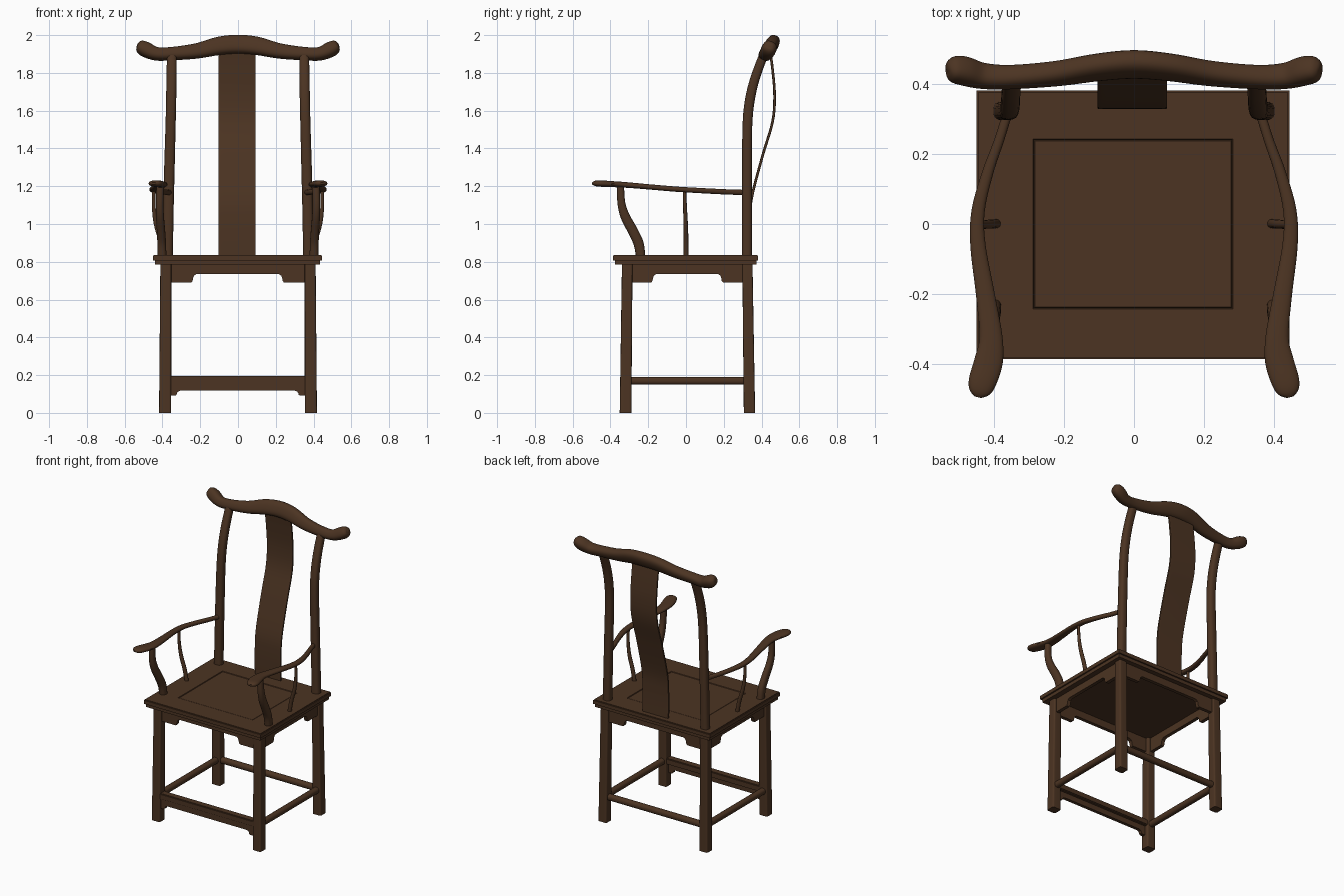
import bpy, bmesh, math
from mathutils import Vector

if "Cube" in bpy.data.objects:
    bpy.data.objects.remove(bpy.data.objects["Cube"])

wood = bpy.data.materials.new("dark brown wood")
wood.diffuse_color = (0.072, 0.034, 0.016, 1)
wood.use_nodes = True
wood.node_tree.nodes["Principled BSDF"].inputs["Base Color"].default_value = wood.diffuse_color


def finish(bm, name, angle=35):
    bmesh.ops.recalc_face_normals(bm, faces=bm.faces)
    me = bpy.data.meshes.new(name)
    bm.to_mesh(me)
    bm.free()
    me.materials.append(wood)
    ob = bpy.data.objects.new(name, me)
    bpy.context.collection.objects.link(ob)
    bpy.ops.object.select_all(action='DESELECT')
    ob.select_set(True)
    bpy.context.view_layer.objects.active = ob
    bpy.ops.object.shade_smooth_by_angle(angle=math.radians(angle))
    return ob


def smooth_path(pts, steps):
    """Catmull-Rom through points of any dimension."""
    if steps == 1:
        return pts
    p = [pts[0]] + list(pts) + [pts[-1]]
    out = []
    for i in range(1, len(p) - 2):
        for k in range(steps):
            t = k / steps
            out.append([0.5 * (2 * b + (c - a) * t + (2 * a - 5 * b + 4 * c - d) * t * t
                               + (3 * b - a - 3 * c + d) * t ** 3)
                        for a, b, c, d in zip(p[i - 1], p[i], p[i + 1], p[i + 2])])
    out.append(list(pts[-1]))
    return out


def sweep(name, pts, ref, steps=5, power=2.0, sides=20, flip=1):
    """Sweep a superellipse; each point is x, y, z, half size along ref, half size across."""
    path = smooth_path([(q[0] * flip, *q[1:]) for q in pts], steps)
    pos = [Vector(q[:3]) for q in path]
    ref = Vector(ref)
    bm = bmesh.new()
    rings = []
    for i, q in enumerate(path):
        t = (pos[min(i + 1, len(pos) - 1)] - pos[max(i - 1, 0)]).normalized()
        u = (ref - t * ref.dot(t)).normalized()
        v = t.cross(u)
        ring = []
        for k in range(sides):
            ang = 2 * math.pi * (k + 0.5) / sides
            c, s = math.cos(ang), math.sin(ang)
            cu = math.copysign(abs(c) ** (2 / power), c) * q[3]
            sv = math.copysign(abs(s) ** (2 / power), s) * q[4]
            ring.append(bm.verts.new(pos[i] + u * cu + v * sv))
        rings.append(ring)
    for a, b in zip(rings, rings[1:]):
        for k in range(sides):
            n = (k + 1) % sides
            bm.faces.new((a[k], a[n], b[n], b[k]))
    bm.faces.new(rings[0])
    bm.faces.new(rings[-1])
    return finish(bm, name)


def box(bm, cx, hx, cy, hy, z0, z1):
    m = bmesh.ops.create_cube(bm, size=1)
    for v in m['verts']:
        v.co = Vector((cx + v.co.x * 2 * hx, cy + v.co.y * 2 * hy, z0 + (v.co.z + 0.5) * (z1 - z0)))
    return m['verts']


def apron(name, half, top, mid, low, bracket, thick, place):
    """Board with bracketed ends; place maps (along, across, z) to world."""
    d = mid - low
    side = [(-half, top), (-half, low), (-half + bracket, low), (-half + bracket + .007, low + d * .2),
            (-half + bracket + .009, low + d * .5), (-half + bracket + .014, low + d * .8),
            (-half + bracket + .028, mid)]
    prof = side + [(-u, z) for u, z in reversed(side)]
    bm = bmesh.new()
    f = bm.faces.new([bm.verts.new(place(u, -thick / 2, z)) for u, z in prof])
    ext = bmesh.ops.extrude_face_region(bm, geom=[f])
    move = Vector(place(0, thick, 0)) - Vector(place(0, 0, 0))
    bmesh.ops.translate(bm, vec=move, verts=[e for e in ext['geom'] if isinstance(e, bmesh.types.BMVert)])
    finish(bm, name)


# seat: stepped frame with a grooved centre panel
bm = bmesh.new()
box(bm, -.003, .447, -.002, .384, .808, .837)
bm.faces.ensure_lookup_table()
top = max(bm.faces, key=lambda f: f.calc_center_median().z)
rim = list(top.edges)
bmesh.ops.bevel(bm, geom=rim, offset=.005, segments=2, affect='EDGES')
top = max(bm.faces, key=lambda f: f.calc_center_median().z)
bmesh.ops.inset_region(bm, faces=[top], thickness=.1)
for v in top.verts:
    v.co.x = -.003 + math.copysign(.286, v.co.x)
    v.co.y = math.copysign(.243, v.co.y)
bmesh.ops.inset_region(bm, faces=[top], thickness=.004, depth=-.006)
bmesh.ops.inset_region(bm, faces=[top], thickness=.004, depth=.004)
finish(bm, "seat", 25)
bm = bmesh.new()
box(bm, -.003, .437, -.002, .374, .785, .809)
finish(bm, "seat_under_rim")

# legs, back posts, arms and their supports, on both sides
for s, side in ((-1, "left"), (1, "right")):
    sweep("front_leg_" + side, [(.386, -.320, 0, .032, .031), (.382, -.311, .80, .029, .028)],
          (1, 0, 0), 1, 7, 28, s)
    sweep("back_leg_" + side, [(.386, .336, 0, .032, .030), (.380, .325, .80, .029, .027)],
          (1, 0, 0), 1, 7, 28, s)
    sweep("back_post_" + side,
          [(.374, .323, .79, .029, .027), (.369, .323, 1.05, .028, .027), (.363, .323, 1.3, .028, .026),
           (.357, .325, 1.52, .027, .026), (.354, .337, 1.65, .027, .026), (.352, .365, 1.77, .027, .025),
           (.350, .413, 1.9, .026, .024)], (1, 0, 0), 5, 2.6, 20, s)
    sweep("armrest_" + side,
          [(.362, .315, 1.167, .014, .014), (.385, .24, 1.169, .014, .014), (.417, .15, 1.173, .016, .014),
           (.445, .04, 1.179, .019, .014), (.446, -.06, 1.185, .022, .014), (.425, -.2, 1.197, .027, .014),
           (.409, -.32, 1.207, .033, .015), (.415, -.39, 1.211, .041, .016), (.433, -.45, 1.214, .040, .017),
           (.442, -.48, 1.215, .030, .014), (.446, -.495, 1.215, .010, .006)],
          (1, 0, 0), 5, 2.3, 20, s)
    sweep("arm_front_post_" + side,
          [(.402, -.240, .83, .023, .025), (.404, -.252, .90, .023, .027), (.408, -.285, .97, .022, .027),
           (.413, -.322, 1.04, .021, .025), (.415, -.342, 1.11, .020, .021), (.412, -.347, 1.205, .020, .019)],
          (1, 0, 0), 5, 2.5, 20, s)
    sweep("arm_spindle_" + side,
          [(.393, .001, .83, .013, .013), (.408, 0, .91, .013, .013), (.434, -.002, 1.0, .012, .012),
           (.446, -.005, 1.09, .010, .010), (.446, -.008, 1.18, .009, .009)], (1, 0, 0), 5, 2, 14, s)
    # side apron and stretcher
    apron("side_apron_" + side, .305, .79, .736, .69, .115, .024,
          lambda u, w, z: (s * .385 + w, u + .006, z))
    sweep("side_stretcher_" + side, [(.385, -.315, .17, .021, .021), (.385, .33, .17, .021, .021)],
          (1, 0, 0), 1, 2.3, 20, s)

# front and back aprons
for y, side in ((-.315, "front"), (.328, "back")):
    apron(side + "_apron", .365, .79, .736, .69, .12, .024, lambda u, w, z: (u - .002, y + w, z))

# lower front foot rail with its small apron, and back stretcher
bm = bmesh.new()
box(bm, 0, .37, -.318, .025, .155, .196)
bmesh.ops.bevel(bm, geom=list(bm.edges), offset=.005, segments=2, affect='EDGES')
finish(bm, "foot_rail")
apron("foot_rail_apron", .365, .16, .118, .091, .035, .022, lambda u, w, z: (u - .002, -.325 + w, z))
sweep("back_stretcher", [(-.38, .333, .17, .021, .021), (.38, .333, .17, .021, .021)], (0, 0, 1), 1, 2.3)

# back splat: S-curved thin board
sweep("back_splat",
      [(-.005, .337, .83, .099, .007), (-.005, .336, 1.0, .099, .007), (-.005, .348, 1.14, .099, .007),
       (-.005, .405, 1.36, .099, .007), (-.005, .458, 1.54, .099, .007), (-.005, .469, 1.68, .099, .007),
       (-.005, .458, 1.82, .099, .007), (-.005, .443, 1.93, .099, .007)], (1, 0, 0), 5, 14, 28)

# crest rail with upturned rounded ends
half = [(.1, .448, 1.943, .049, .034), (.22, .430, 1.916, .040, .033), (.35, .420, 1.902, .034, .033),
        (.43, .423, 1.901, .034, .036), (.485, .437, 1.922, .039, .040), (.515, .443, 1.938, .034, .036),
        (.529, .445, 1.945, .022, .024), (.534, .445, 1.947, .006, .006)]
crest = [(-q[0], *q[1:]) for q in reversed(half)] + [(0, .456, 1.951, .051, .035)] + half
sweep("crest_rail", crest, (0, .42, .91), 6, 2.5, 24)
